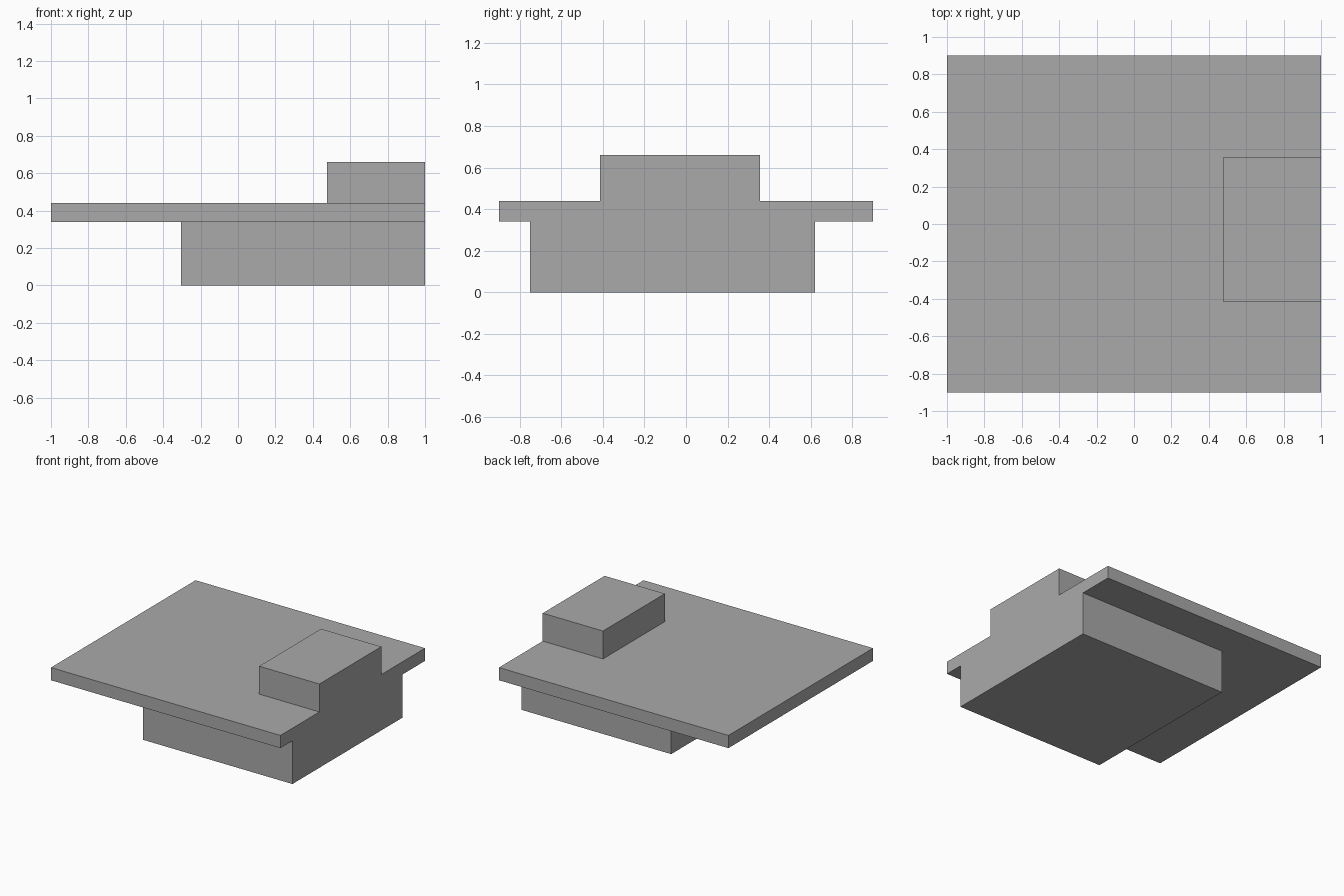
import bpy
import bmesh
import math

cube = bpy.data.objects.get("Cube")
if cube:
    bpy.data.objects.remove(cube, do_unlink=True)

grey = bpy.data.materials.new("plain grey")
grey.use_nodes = True
colour = (0.4, 0.4, 0.4, 1)
grey.diffuse_color = colour
grey.node_tree.nodes["Principled BSDF"].inputs["Base Color"].default_value = colour


def box(name, low, high):
    """Axis-aligned box between two opposite corners."""
    bm = bmesh.new()
    bmesh.ops.create_cube(bm, size=1)
    for v in bm.verts:
        v.co = [h if c > 0 else l for c, l, h in zip(v.co, low, high)]
    mesh = bpy.data.meshes.new(name)
    bm.to_mesh(mesh)
    bm.free()
    mesh.materials.append(grey)
    obj = bpy.data.objects.new(name, mesh)
    bpy.context.collection.objects.link(obj)
    return obj


# Wide thin slab, with a base below and a raised block above, flush at +x
body = box("stepped_slab", (-1, -0.9, 0.34), (1, 0.9, 0.44))
parts = [
    box("base_block", (-0.305, -0.75, 0), (1, 0.62, 0.34)),
    box("raised_block", (0.475, -0.415, 0.44), (1, 0.355, 0.66)),
]

# Fuse the blocks into one solid
for part in parts:
    union = body.modifiers.new("fuse " + part.name, "BOOLEAN")
    union.operation = "UNION"
    union.solver = "EXACT"
    union.object = part
    bpy.context.view_layer.objects.active = body
    bpy.ops.object.modifier_apply(modifier=union.name)
    bpy.data.objects.remove(part, do_unlink=True)

# Merge the flush faces so the end is one clean face
bm = bmesh.new()
bm.from_mesh(body.data)
bmesh.ops.dissolve_limit(bm, angle_limit=math.radians(1),
                         verts=bm.verts, edges=bm.edges)
bm.to_mesh(body.data)
bm.free()
